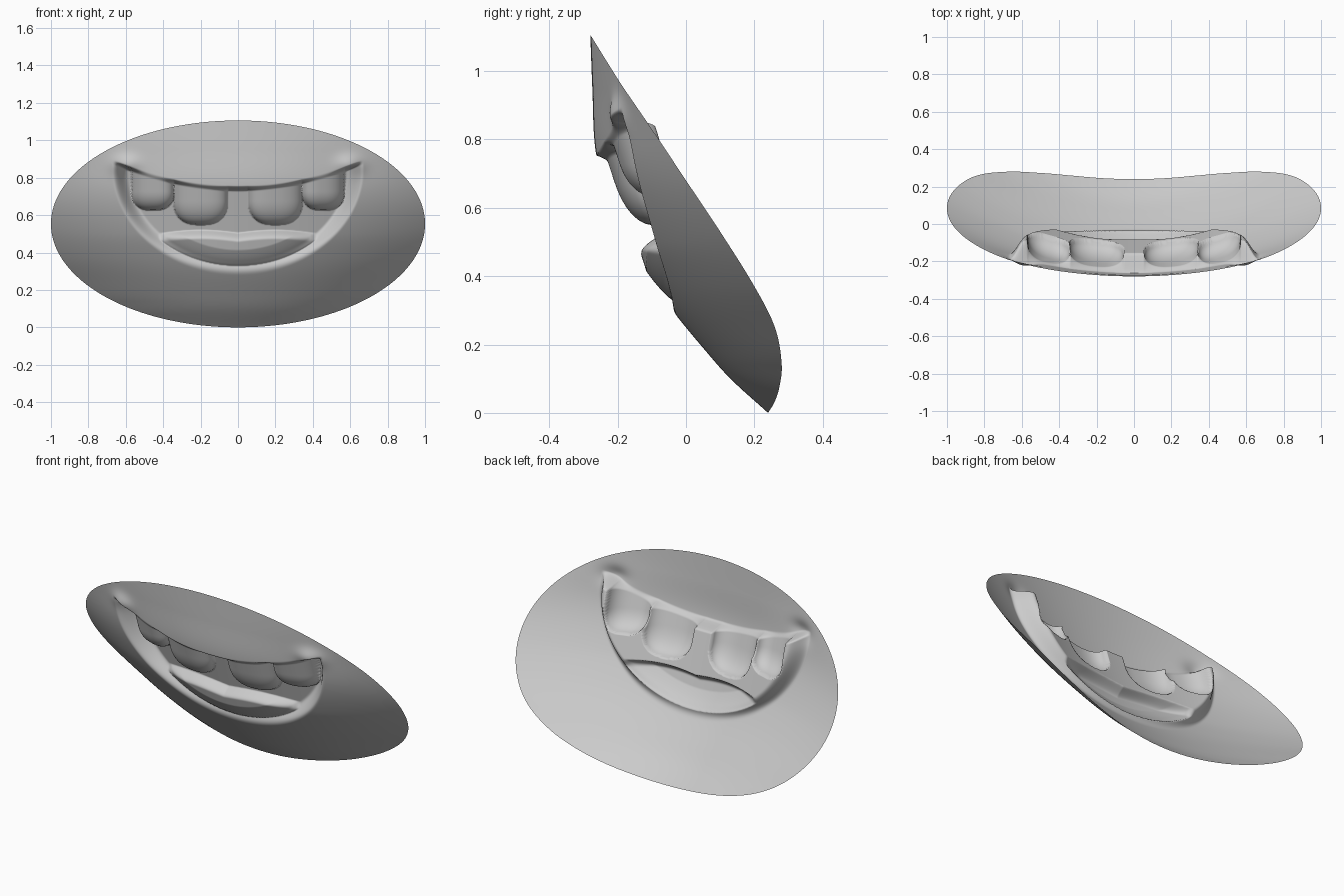
import bpy, math

if "Cube" in bpy.data.objects:
    bpy.data.objects.remove(bpy.data.objects["Cube"])

NX, NZ = 400, 250          # grid resolution of the sheet
HZ = 0.553                 # half height of the oval


def clamp(t):
    return max(0.0, min(1.0, t))


def smooth(t):
    t = clamp(t)
    return t * t * (3 - 2 * t)


def profile(points):
    """Smooth curve y(z) through a few points (cubic Hermite)."""
    n = len(points)
    slopes = []
    for i in range(n):
        a, b = points[max(i - 1, 0)], points[min(i + 1, n - 1)]
        slopes.append((b[1] - a[1]) / (b[0] - a[0]))

    def f(z):
        i = 0
        while i < n - 2 and z > points[i + 1][0]:
            i += 1
        (z0, y0), (z1, y1) = points[i], points[i + 1]
        h = z1 - z0
        t = clamp((z - z0) / h)
        return (y0 * (1 + 2 * t) * (1 - t) ** 2 + h * slopes[i] * t * (1 - t) ** 2
                + y1 * t * t * (3 - 2 * t) + h * slopes[i + 1] * t * t * (t - 1))
    return f


# side profiles of the sheet: along its middle and along its rim
middle = profile([(0, .24), (.1, .13), (.19, .05), (.3, -.04), (.4, -.11), (.5, -.17),
                  (.65, -.235), (.77, -.265), (.95, -.274), (1.106, -.28)])
rim = profile([(0, .24), (.03, .258), (.07, .272), (.14, .28), (.25, .26), (.37, .2),
               (.53, .1), (.68, 0), (.83, -.1), (.97, -.195), (1.106, -.28)])


def sheet(x, z):
    half = math.sqrt(max(1e-6, 1 - ((z - HZ) / HZ) ** 2))
    y = middle(z) + (rim(z) - middle(z)) * min(1, abs(x) / half) ** 2
    # puffed mouth corners
    d = ((abs(x) - .6) / .07) ** 2 + ((z - .87) / .05) ** 2
    return y - .025 * math.exp(-d)


def tooth(x, z, cx, w, zc, h):
    d = (abs(x - cx) / w) ** 2.6 + (max(0, zc - z) / h) ** 2.4
    return clamp(1 - d) ** .4


def mouth_inside(x, z, r):
    ax = abs(x)
    y = -.09 - .33 * (z - .53) + .3 * x * x
    # upper teeth, mirrored
    y -= max(.08 * tooth(ax, z, .2, .145, .68, .132),
             .092 * tooth(ax, z, .455, .115, .73, .105))
    # tongue
    top = .505 + .015 * math.sin(min(1, ax / .4) * math.pi)
    y -= .064 * (smooth((top - z) / .05) ** .6 * smooth((.43 - ax) / .04)
                 * math.sqrt(clamp((.93 - r) / .15)))
    return y


def depth(x, z):
    outer = sheet(x, z)
    # half-oval mouth with a rolled lower lip and a sharp, curved upper lip
    r = math.hypot(x / .66, (z - .85) / .56)
    upper = .742 + .115 * (abs(x) / .6) ** 2
    m = smooth((1.02 - r) / .14) * smooth((upper + .012 - z) / .026)
    if m <= 0:
        return outer
    return outer + (mouth_inside(x, z, r) - outer) * m


# oval sheet: square grid mapped to an ellipse
verts, faces = [], []
for j in range(NZ + 1):
    v = 2 * j / NZ - 1
    for i in range(NX + 1):
        u = 2 * i / NX - 1
        x = u * math.sqrt(1 - v * v / 2)
        z = HZ + HZ * v * math.sqrt(1 - u * u / 2)
        verts.append((x, depth(x, z), z))
for j in range(NZ):
    for i in range(NX):
        a = j * (NX + 1) + i
        faces.append((a, a + 1, a + NX + 2, a + NX + 1))

mesh = bpy.data.meshes.new("grinning_mouth_sheet")
mesh.from_pydata(verts, [], faces)
mesh.update()
mesh.polygons.foreach_set("use_smooth", [True] * len(faces))
obj = bpy.data.objects.new("grinning_mouth_sheet", mesh)
bpy.context.collection.objects.link(obj)
